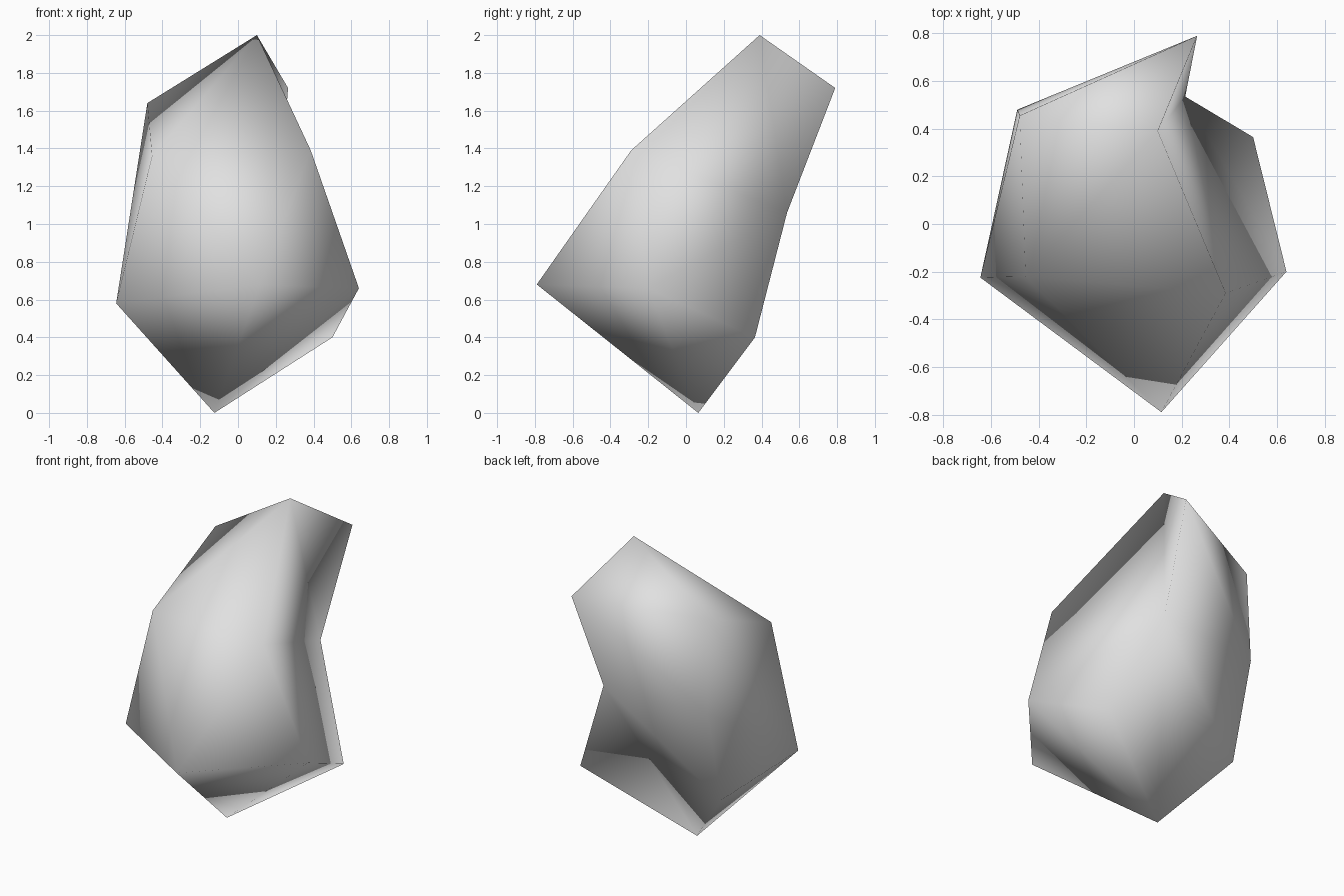
import bpy
import bmesh

# Remove the default object only
default = bpy.data.objects.get("Cube")
if default:
    bpy.data.objects.remove(default, do_unlink=True)


def make_material(name, color):
    mat = bpy.data.materials.new(name)
    mat.use_nodes = True
    mat.diffuse_color = color
    shader = next(n for n in mat.node_tree.nodes if n.type == "BSDF_PRINCIPLED")
    shader.inputs["Base Color"].default_value = color
    shader.inputs["Roughness"].default_value = 0.9
    return mat


# Corners of the boulder, from the peak down to the foot
corners = {
    "peak": (0.10, 0.39, 2.00),
    "crest": (0.265, 0.79, 1.72),
    "shoulder": (-0.48, 0.455, 1.64),
    "brow": (0.385, -0.29, 1.39),
    "cheek": (-0.455, -0.22, 1.36),
    "notch": (0.215, 0.535, 1.06),
    "back": (-0.49, 0.48, 1.045),
    "nose": (0.115, -0.79, 0.68),
    "east": (0.64, -0.20, 0.66),
    "west": (-0.645, -0.225, 0.58),
    "heel": (-0.48, 0.33, 0.425),
    "hip": (0.50, 0.365, 0.40),
    "foot": (-0.125, 0.065, 0.0),
}

bm = bmesh.new()
vert = {name: bm.verts.new(co) for name, co in corners.items()}


def fan(hub, rim, closed=False):
    """Triangles from one hub corner to each pair of neighbours on a rim."""
    names = rim.split()
    if closed:
        names.append(names[0])
    for a, b in zip(names, names[1:]):
        bm.faces.new((vert[hub], vert[a], vert[b]))


# Top cap around the peak
fan("peak", "crest shoulder cheek brow notch", closed=True)
# Front flank and left flank
fan("nose", "west cheek brow east")
fan("west", "cheek shoulder back heel")
# Underside, open towards the hollow at the back
fan("foot", "heel west nose east hip")
# Hollow back and side, gathered at the notch
fan("notch", "brow east hip foot heel back crest")
# Back of the shoulder
fan("back", "shoulder crest")

bmesh.ops.recalc_face_normals(bm, faces=bm.faces)
for face in bm.faces:
    face.smooth = True

mesh = bpy.data.meshes.new("boulder")
bm.to_mesh(mesh)
bm.free()
mesh.materials.append(make_material("light grey stone", (0.75, 0.75, 0.75, 1.0)))
boulder = bpy.data.objects.new("boulder", mesh)
bpy.context.collection.objects.link(boulder)
